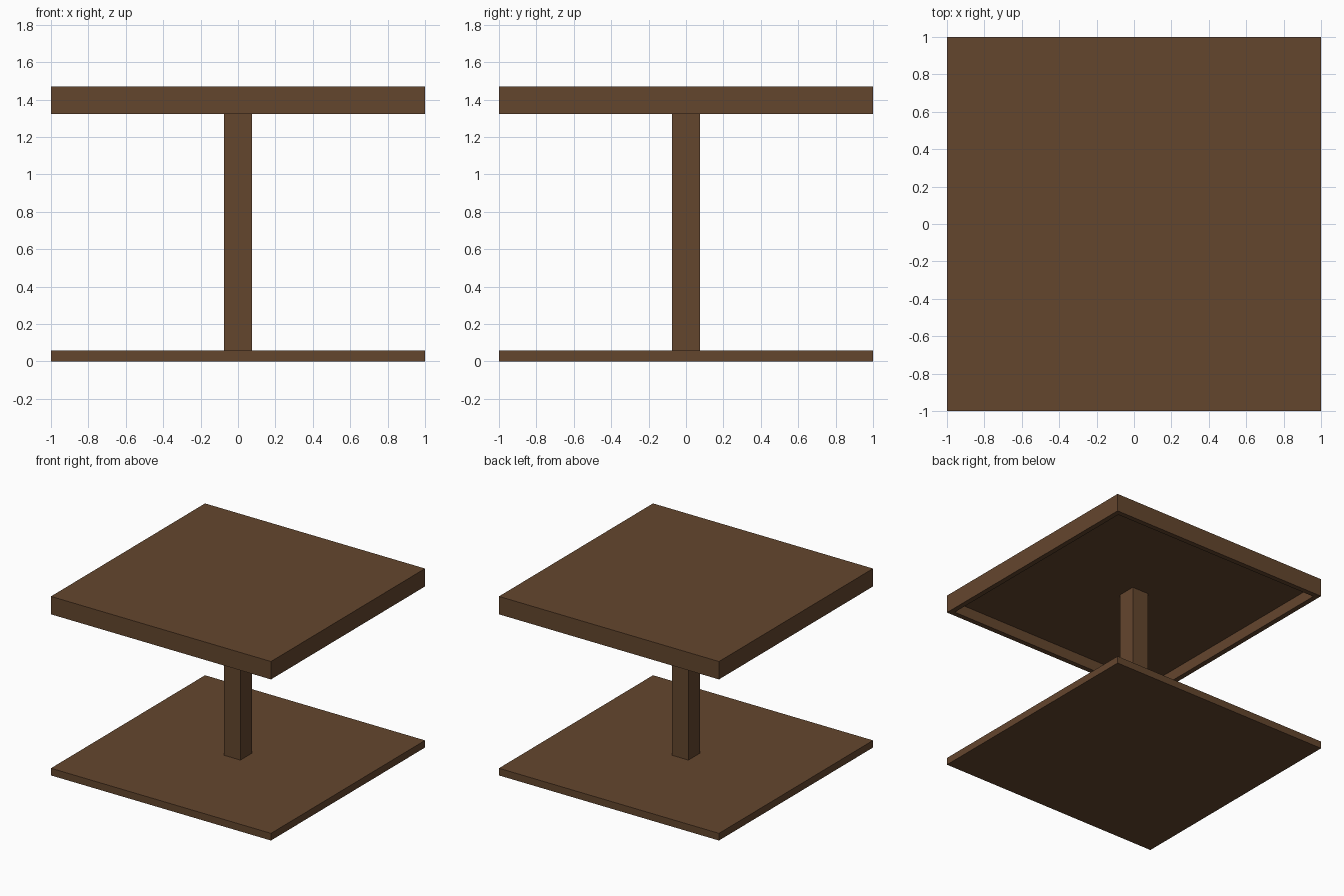
import bpy
import bmesh

cube = bpy.data.objects.get("Cube")
if cube:
    bpy.data.objects.remove(cube, do_unlink=True)

UNIT = 2 / 34            # board thickness
HEIGHT = 25 * UNIT
POST = 2.5 * UNIT        # post width, also the depth of the table top
RIM = 1.5 * UNIT         # depth of the recess under the top

wood = bpy.data.materials.new("brown_wood")
wood.use_nodes = True
colour = (0.127, 0.061, 0.027, 1)
wood.diffuse_color = colour
wood.node_tree.nodes["Principled BSDF"].inputs["Base Color"].default_value = colour


def box(name, width, z0, z1, recess=False):
    """Square block centred on z axis, optionally hollowed from below."""
    mesh = bpy.data.meshes.new(name)
    bm = bmesh.new()
    bmesh.ops.create_cube(bm, size=1)
    for v in bm.verts:
        v.co.x *= width
        v.co.y *= width
        v.co.z = z1 if v.co.z > 0 else z0
    if recess:
        bm.normal_update()
        under = [f for f in bm.faces if f.normal.z < -0.5]
        bmesh.ops.inset_region(bm, faces=under, thickness=UNIT)
        ring = bmesh.ops.extrude_face_region(bm, geom=under)["geom"]
        bmesh.ops.delete(bm, geom=under, context="FACES")
        moved = [v for v in ring if isinstance(v, bmesh.types.BMVert)]
        bmesh.ops.translate(bm, verts=moved, vec=(0, 0, RIM))
        bmesh.ops.recalc_face_normals(bm, faces=bm.faces)
    bm.to_mesh(mesh)
    bm.free()
    mesh.materials.append(wood)
    obj = bpy.data.objects.new(name, mesh)
    bpy.context.collection.objects.link(obj)
    return obj


# Flat base, square post and a top with a rim around its underside
box("base", 2, 0, UNIT)
box("post", POST, UNIT, HEIGHT - UNIT)
box("table_top", 2, HEIGHT - POST, HEIGHT, recess=True)
